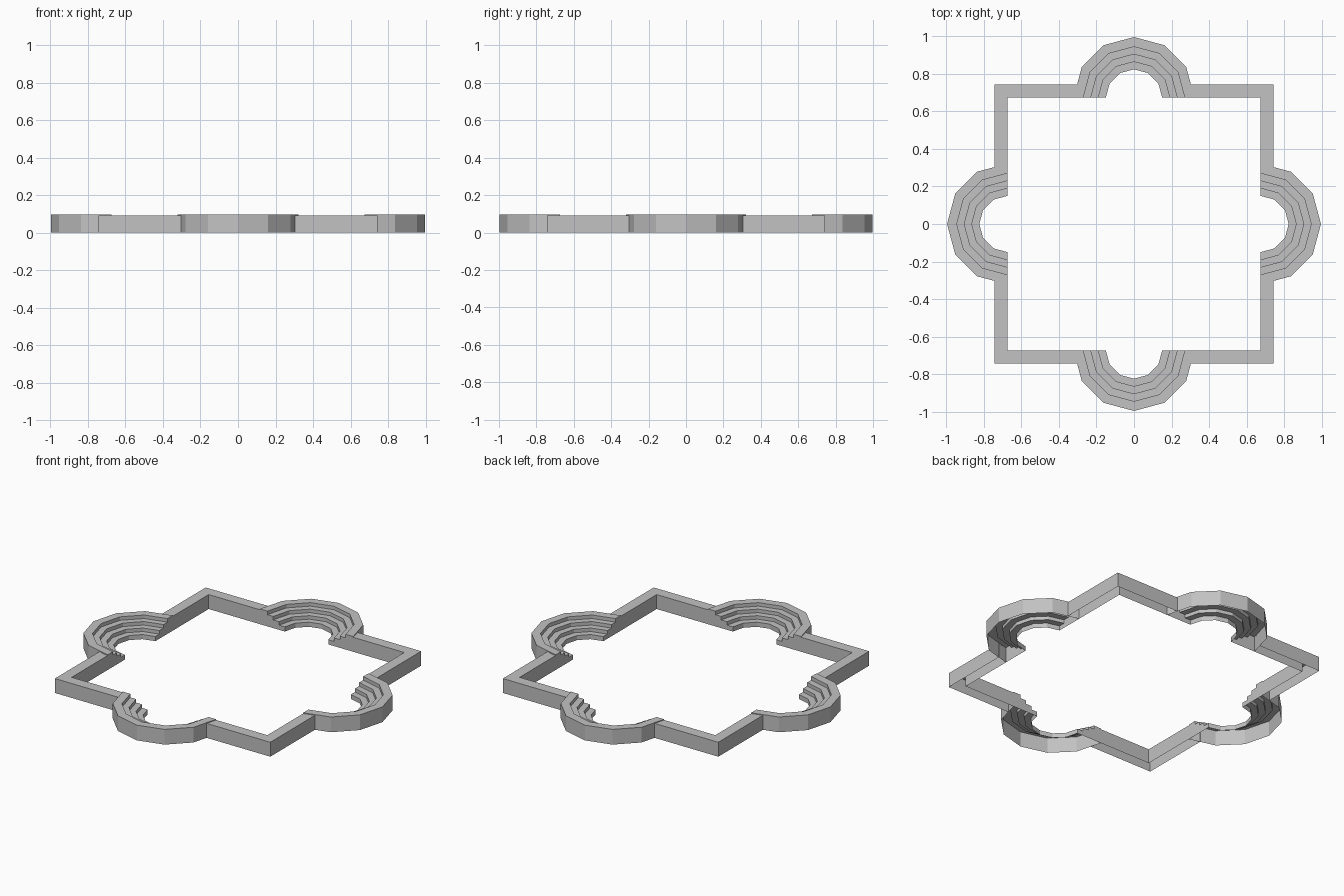
import bpy
from math import cos, sin, pi, radians
from mathutils import Matrix

cube = bpy.data.objects.get("Cube")
if cube:
    bpy.data.objects.remove(cube, do_unlink=True)

stone = bpy.data.materials.new("grey stone")
stone.use_nodes = True
GREY = (0.54, 0.54, 0.54, 1)
stone.diffuse_color = GREY
stone.node_tree.nodes["Principled BSDF"].inputs["Base Color"].default_value = GREY

WALL_OUT, WALL_IN, WALL_TOP = 0.743, 0.675, 0.09
RIM_TOP, RISER = 0.095, 0.022
RADII = [0.322, 0.27, 0.23, 0.19, 0.15]


def sweep(name, stations, turn, caps=False):
    """Skin a row of equal cross-sections, open underneath."""
    n = len(stations[0])
    verts = [p for section in stations for p in section]
    faces = []
    for i in range(len(stations) - 1):
        for j in range(n - 1):
            a, b = i * n + j, (i + 1) * n + j
            faces.append((a, b, b + 1, a + 1))
    if caps:
        faces.append(tuple(range(n)))
        faces.append(tuple(reversed(range(len(verts) - n, len(verts)))))
    mesh = bpy.data.meshes.new(name)
    mesh.from_pydata(verts, [], faces)
    mesh.transform(Matrix.Rotation(turn, 4, 'Z'))
    mesh.materials.append(stone)
    obj = bpy.data.objects.new(name, mesh)
    bpy.context.collection.objects.link(obj)


# Stepped profile of the round bays, from the outer foot to the inner foot
profile = [(RADII[0], 0)]
for k in range(len(RADII) - 1):
    z = RIM_TOP - k * RISER
    profile += [(RADII[k], z), (RADII[k + 1], z)]
profile.append((RADII[-1], 0))

bay = []
for step in range(7):
    a = radians(30 * step)
    bay.append([(r * cos(a), WALL_IN + r * sin(a), z) for r, z in profile])


# Hollow corner wall, running between two bays
def wall_section(outer, inner):
    return [(*outer, 0), (*outer, WALL_TOP), (*inner, WALL_TOP), (*inner, 0)]


END = 0.303
corner = [
    wall_section((WALL_OUT, END), (WALL_IN, RADII[0])),
    wall_section((WALL_OUT, WALL_OUT), (WALL_IN, WALL_IN)),
    wall_section((END, WALL_OUT), (RADII[0], WALL_IN)),
]

for q, side in enumerate(("back", "right", "front", "left")):
    sweep(side + "_stepped_bay", bay, q * pi / 2, caps=True)
for q, spot in enumerate(("back_left", "back_right", "front_right", "front_left")):
    sweep(spot + "_corner_wall", corner, q * pi / 2)
